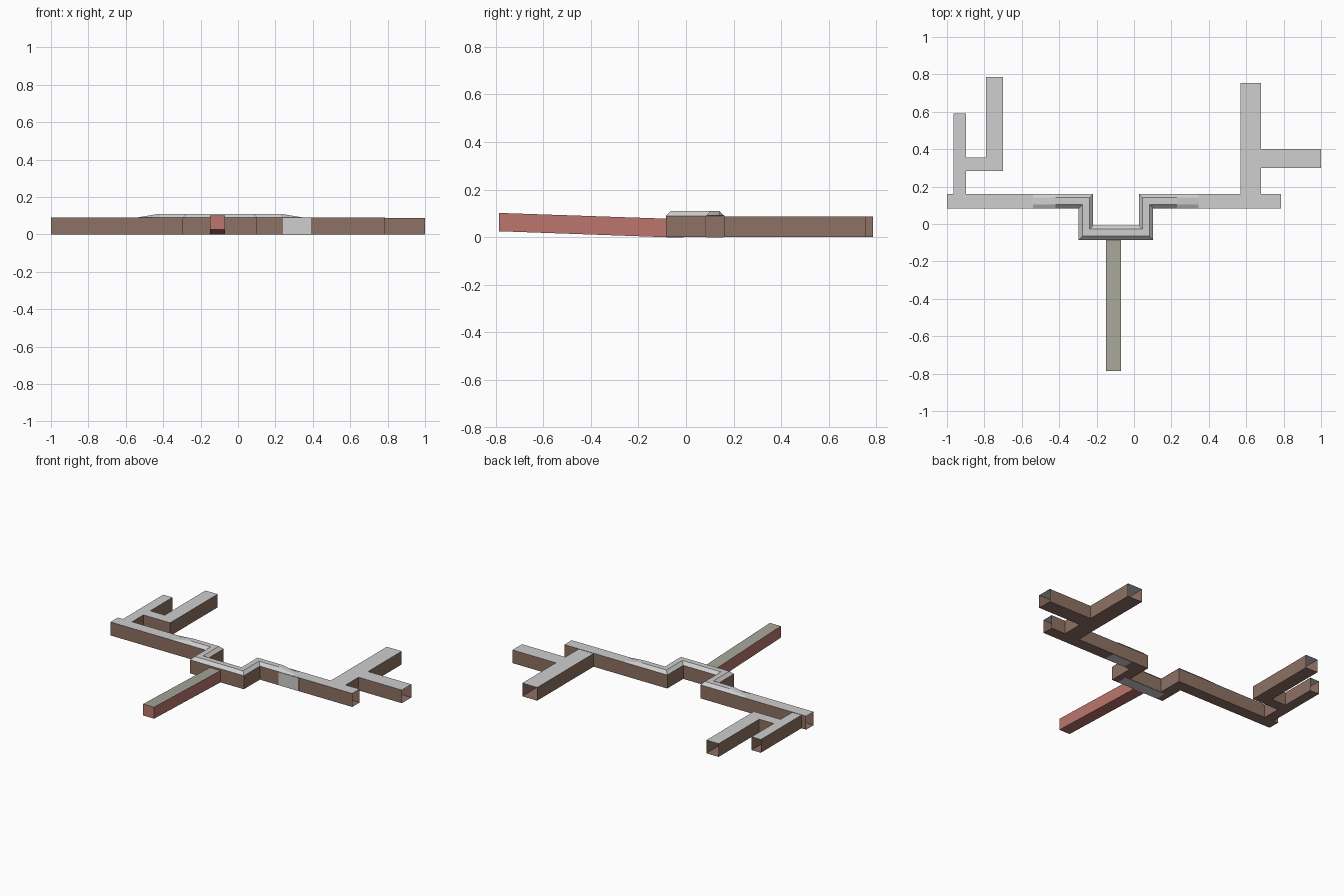
import bpy, bmesh
from mathutils import Vector

if "Cube" in bpy.data.objects:
    bpy.data.objects.remove(bpy.data.objects["Cube"])


def material(name, rgb):
    m = bpy.data.materials.new(name)
    m.diffuse_color = (*rgb, 1)
    m.use_nodes = True
    m.node_tree.nodes["Principled BSDF"].inputs["Base Color"].default_value = m.diffuse_color
    return m


GREY = material("light_grey", (0.62, 0.62, 0.62))
BROWN = material("wall_brown", (0.27, 0.165, 0.125))
RED = material("brick_red", (0.50, 0.18, 0.155))
TAUPE = material("ramp_grey", (0.38, 0.38, 0.315))

H = 0.09      # wall height


def sweep(name, path, sections, side, top, closed=(False, False)):
    """Sweep closed (offset, z) sections along a right-angled path with mitred corners."""
    pts = [Vector(p) for p in path]
    dirs = [(b - a).normalized() for a, b in zip(pts, pts[1:])]
    normals = [Vector((-d.y, d.x)) for d in dirs]
    bm = bmesh.new()
    rings = []
    for i, p in enumerate(pts):
        a, b = normals[max(i - 1, 0)], normals[min(i, len(normals) - 1)]
        n = (a + b) / (1 + a.dot(b))
        rings.append([bm.verts.new((*(p + n * o), z)) for o, z in sections[i]])
    for r, s in zip(rings, rings[1:]):
        for k in range(len(r)):
            j = (k + 1) % len(r)
            bm.faces.new((r[k], r[j], s[j], s[k]))
    if closed[0]:
        bm.faces.new(rings[0][::-1])
    if closed[1]:
        bm.faces.new(rings[-1])
    bmesh.ops.recalc_face_normals(bm, faces=bm.faces)
    # upper horizontal faces take the roof colour
    bm.normal_update()
    mid = sum(v.co.z for v in bm.verts) / len(bm.verts)
    for f in bm.faces:
        is_top = abs(f.normal.z) > 0.5 and f.calc_center_median().z > mid - 0.02
        f.material_index = 1 if is_top else 0
    me = bpy.data.meshes.new(name)
    bm.to_mesh(me)
    bm.free()
    me.materials.append(side)
    me.materials.append(top)
    ob = bpy.data.objects.new(name, me)
    bpy.context.collection.objects.link(ob)
    return ob


def box_section(w, z0=0.0, z1=H):
    return [(-w, z0), (w, z0), (w, z1), (-w, z1)]


def plate(name, x0, x1, y0, y1, z0, z1, mat):
    y = (y0 + y1) / 2
    return sweep(name, [(x0, y), (x1, y)], [box_section((y1 - y0) / 2, z0, z1)] * 2,
                 mat, mat, (True, True))


# Main corridor with the U-shaped bay
ARM = 0.1225
bay = [(-0.257, ARM), (-0.257, -0.046), (0.064, -0.046), (0.064, ARM)]
sweep("main_corridor", [(-1, ARM)] + bay + [(0.785, ARM)],
      [box_section(0.0385)] * 6, BROWN, GREY)

# Raised bevelled roof over the bay, tapering down onto both arms
full = [(-0.0385, H), (0.0385, H), (0.018, 0.11), (-0.018, 0.11)]
flat = [(-0.0385, H), (0.0385, H), (0.018, H + 0.0005), (-0.018, H + 0.0005)]
sweep("raised_roof", [(-0.54, ARM), (-0.42, ARM)] + bay + [(0.23, ARM), (0.345, ARM)],
      [flat] + [full] * 6 + [flat], GREY, GREY)

# Side branches: start, end, half width, closed ends
branches = [
    ("left_thin_branch", (-0.931, 0.16), (-0.931, 0.59), 0.034, (False, False)),
    ("left_link", (-0.897, 0.32), (-0.70, 0.32), 0.036, (False, True)),
    ("left_wide_branch", (-0.745, 0.356), (-0.745, 0.785), 0.045, (False, False)),
    ("right_wide_branch", (0.625, 0.16), (0.625, 0.755), 0.055, (False, False)),
    ("right_side_branch", (0.68, 0.35), (1.0, 0.35), 0.05, (False, False)),
]
for name, a, b, w, ends in branches:
    sweep(name, [a, b], [box_section(w, 0, 0.088)] * 2, BROWN, GREY, ends)

# Sloping entrance ramp
sweep("entrance_ramp", [(-0.11, -0.785), (-0.11, -0.084)],
      [box_section(0.04, 0.025, 0.102), box_section(0.04, 0.0, 0.078)],
      RED, TAUPE, (True, False))
# the ramp underside stays red
for p in bpy.data.objects["entrance_ramp"].data.polygons:
    if p.center.z < 0.03:
        p.material_index = 0

# Grey wall and floor panels
plate("front_wall_panel", 0.24, 0.39, 0.082, 0.0845, 0.001, 0.088, GREY)
plate("bay_floor_panel", -0.25, 0.06, -0.082, -0.01, -0.001, 0.0005, GREY)
plate("arm_floor_panel", 0.15, 0.30, 0.087, 0.158, -0.001, 0.0005, GREY)
